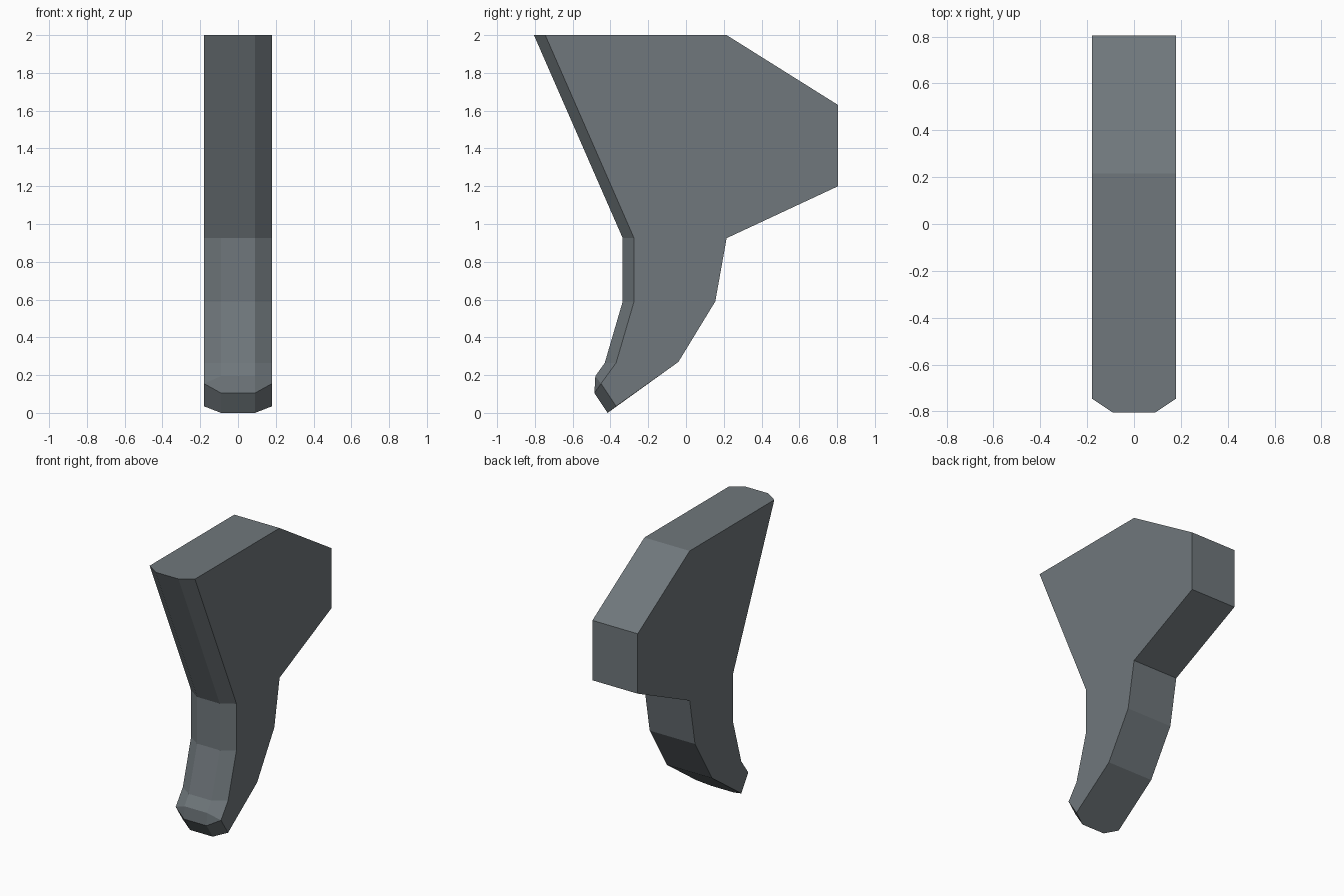
import bpy, bmesh

if "Cube" in bpy.data.objects:
    bpy.data.objects.remove(bpy.data.objects["Cube"])

HALF, NOSE = 0.18, 0.09  # half width of the body and of its flat front ridge

# (y, z) of the front ridge, top to bottom, and the side edge point each joins
ridge = [(-0.805, 2.0), (-0.335, 0.925), (-0.335, 0.59), (-0.43, 0.265),
         (-0.48, 0.195), (-0.485, 0.105), (-0.415, 0.0)]
edge = [(-0.745, 2.0), (-0.275, 0.925), (-0.275, 0.59), (-0.37, 0.265),
        (-0.45, 0.155), (-0.37, 0.035)]
joins = [0, 1, 2, 3, 4, 4, 5]
# back outline, bottom to top
back = [(-0.04, 0.27), (0.155, 0.59), (0.215, 0.925), (0.805, 1.2),
        (0.805, 1.63), (0.215, 2.0)]

bm = bmesh.new()


def row(points, x):
    return [bm.verts.new((x, y, z)) for y, z in points]


rl, rr = row(ridge, -NOSE), row(ridge, NOSE)
el, er = row(edge, -HALF), row(edge, HALF)
bl, br = row(back, -HALF), row(back, HALF)

# flat sides
bm.faces.new(el + bl)
bm.faces.new(er + br)

# front ridge and its bevels
for i in range(len(ridge) - 1):
    a, b = joins[i], joins[i + 1]
    bm.faces.new((rl[i], rl[i + 1], rr[i + 1], rr[i]))
    for r, e in ((rl, el), (rr, er)):
        bm.faces.new([r[i], r[i + 1], e[b]] + ([e[a]] if a != b else []))

# back surfaces
for i in range(len(back) - 1):
    bm.faces.new((bl[i], bl[i + 1], br[i + 1], br[i]))

# toe underside and top
bm.faces.new((rl[-1], el[-1], bl[0], br[0], er[-1], rr[-1]))
bm.faces.new((rl[0], el[0], bl[-1], br[-1], er[0], rr[0]))
bmesh.ops.recalc_face_normals(bm, faces=bm.faces)

mesh = bpy.data.meshes.new("curved_bracket")
bm.to_mesh(mesh)
bm.free()
obj = bpy.data.objects.new("curved_bracket", mesh)
bpy.context.collection.objects.link(obj)

mat = bpy.data.materials.new("slate grey")
mat.diffuse_color = (0.16, 0.185, 0.20, 1)
mat.use_nodes = True
mat.node_tree.nodes["Principled BSDF"].inputs["Base Color"].default_value = mat.diffuse_color
mesh.materials.append(mat)
